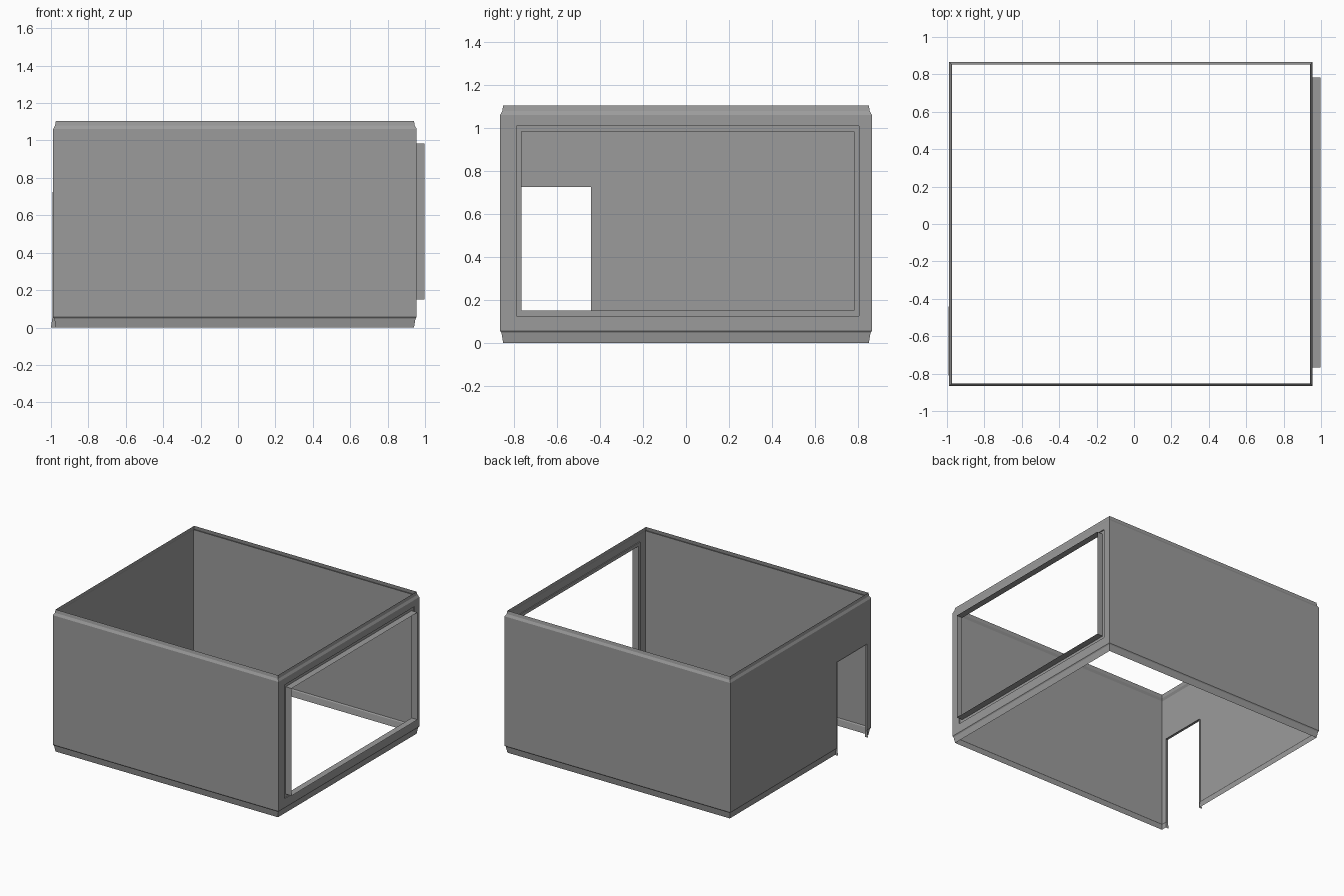
import bpy, bmesh

old = bpy.data.objects.get("Cube")
if old:
    bpy.data.objects.remove(old)

grey = bpy.data.materials.new("plain grey")
grey.use_nodes = True
COLOUR = (0.33, 0.33, 0.33, 1)
grey.diffuse_color = COLOUR
grey.node_tree.nodes["Principled BSDF"].inputs["Base Color"].default_value = COLOUR

LEFT, RIGHT, DEPTH = 0.955, -0.988, 0.866
DOOR_FRONT, DOOR_BACK, DOOR_TOP = -0.81, -0.442, 0.725
WALL_LOW, WALL_HIGH = 0.055, 1.062


def loft(name, rings, keep=lambda level, side: True, closed=True):
    """Sheet through successive rings of points; keep() leaves openings."""
    bm = bmesh.new()
    rows = [[bm.verts.new(p) for p in ring] for ring in rings]
    n = len(rows[0])
    for i in range(len(rows) - 1):
        for j in range(n if closed else n - 1):
            if keep(i, j):
                k = (j + 1) % n
                bm.faces.new((rows[i][j], rows[i][k], rows[i + 1][k], rows[i + 1][j]))
    loose = [v for v in bm.verts if not v.link_faces]
    bmesh.ops.delete(bm, geom=loose, context='VERTS')
    mesh = bpy.data.meshes.new(name)
    bm.to_mesh(mesh)
    bm.free()
    mesh.materials.append(grey)
    obj = bpy.data.objects.new(name, mesh)
    bpy.context.collection.objects.link(obj)
    return obj


def room_ring(inset, z):
    """Plan of the room, with the two door jamb points on the right wall."""
    x0, x1, y = RIGHT + inset, LEFT - inset, DEPTH - inset
    return [(x1, -y, z), (x1, y, z), (x0, y, z),
            (x0, DOOR_BACK, z), (x0, DOOR_FRONT, z), (x0, -y, z)]


# Skirting, walls and cornice as one thin shell
profile = [(0.014, 0), (0.006, 0.047), (0, WALL_LOW), (0, DOOR_TOP),
           (0, WALL_HIGH), (0.010, 1.08), (0.014, 1.105)]


def keep_wall(level, side):
    window_side = side == 0 and level in (2, 3)
    doorway = side == 3 and level < 3
    return not (window_side or doorway)


loft("wall_shell", [room_ring(*p) for p in profile], keep_wall)


def window_ring(x, y0, y1, z0, z1):
    return [(x, y0, z0), (x, y1, z0), (x, y1, z1), (x, y0, z1)]


# Left wall around the window, with a shallow rebate and projecting sleeve
opening = (-0.767, 0.783, 0.15, 0.985)
rebate = (-0.79, 0.805, 0.125, 1.01)
loft("window_wall", [
    window_ring(LEFT, -DEPTH, DEPTH, WALL_LOW, WALL_HIGH),
    window_ring(LEFT, *rebate),
    window_ring(LEFT - 0.008, *rebate),
    window_ring(LEFT - 0.008, *opening),
])
loft("window_sleeve", [window_ring(x, *opening) for x in (LEFT - 0.008, 0.997)])


# Narrow lining around the doorway, flared at the foot
def door_path(x, foot_x):
    return [(foot_x, DOOR_BACK, 0), (x, DOOR_BACK, 0.05),
            (x, DOOR_BACK, DOOR_TOP), (x, DOOR_FRONT, DOOR_TOP),
            (x, DOOR_FRONT, 0.05), (foot_x, DOOR_FRONT, 0)]


loft("door_lining", [door_path(-0.993, -1.0), door_path(-0.974, -0.974)], closed=False)
